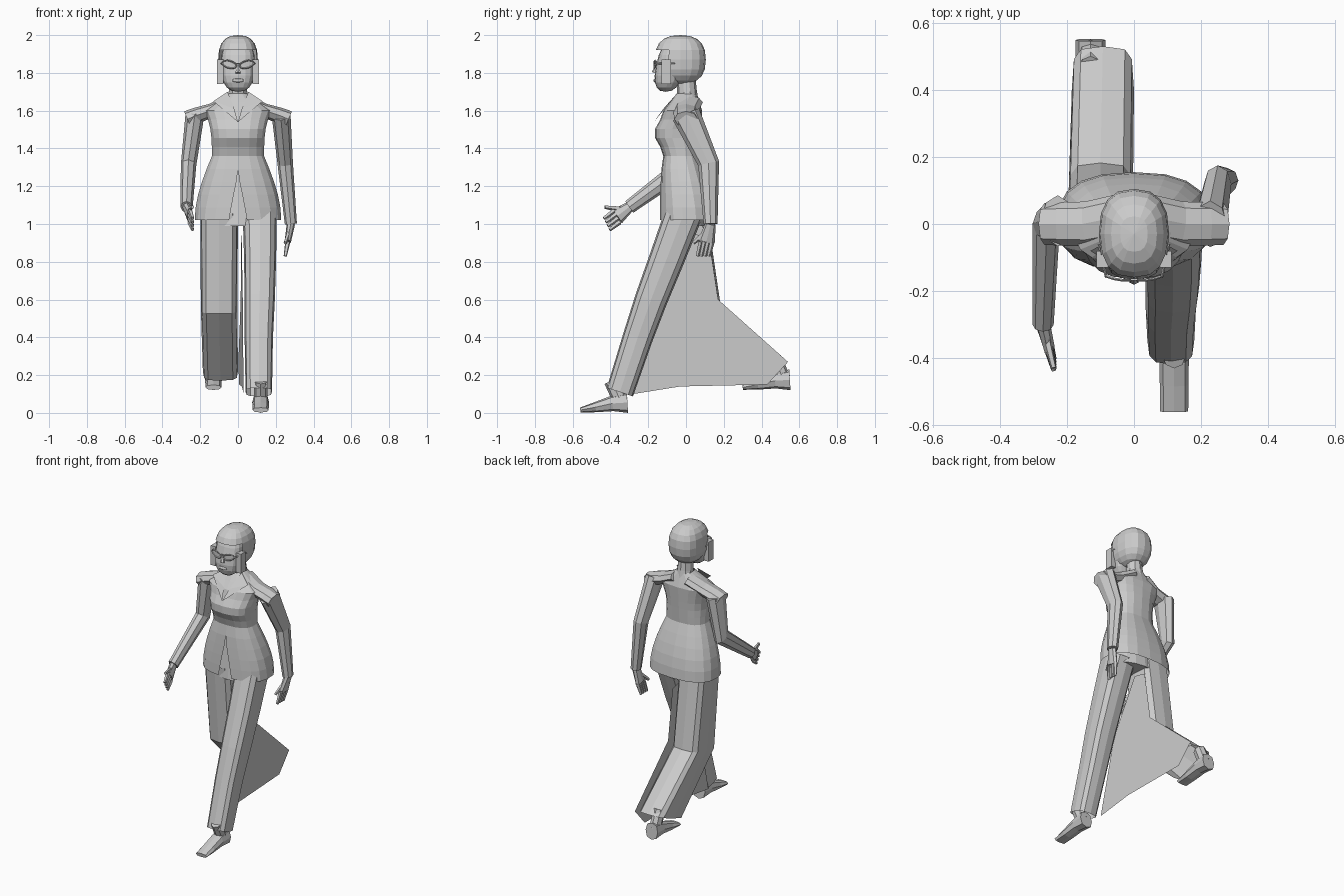
import bpy, bmesh, math
from mathutils import Matrix, Vector

cube = bpy.data.objects.get("Cube")
if cube:
    bpy.data.objects.remove(cube, do_unlink=True)

shade = .6
grey = bpy.data.materials.new("light_grey")
grey.use_nodes = True
grey.diffuse_color = (shade, shade, shade, 1)
grey.node_tree.nodes["Principled BSDF"].inputs["Base Color"].default_value = grey.diffuse_color

ACROSS, DEPTH, UP = Vector((1, 0, 0)), Vector((0, 1, 0)), Vector((0, 0, 1))


def finish(name, bm):
    """Turn a bmesh into a named grey object."""
    mesh = bpy.data.meshes.new(name)
    bm.to_mesh(mesh)
    bm.free()
    mesh.materials.append(grey)
    bpy.context.collection.objects.link(bpy.data.objects.new(name, mesh))


def power(value, exponent):
    return math.copysign(abs(value) ** exponent, value)


def ring(centre, u, v, sides, square=1, gap=0):
    """Rounded section that starts and ends at the front, with an optional gap there."""
    angles = [gap + (math.tau - 2 * gap) * i / sides for i in range(sides + 1)]
    return [centre + u * power(math.sin(a), square) - v * power(math.cos(a), square)
            for a in angles]


def skin(name, rings, capped):
    """Bridge neighbouring rings with quads."""
    bm = bmesh.new()
    rows = [[bm.verts.new(point) for point in points] for points in rings]
    for low, high in zip(rows, rows[1:]):
        for i in range(len(low) - 1):
            bm.faces.new((low[i], low[i + 1], high[i + 1], high[i]))
    bmesh.ops.remove_doubles(bm, verts=bm.verts, dist=.0001)
    if capped:
        bmesh.ops.holes_fill(bm, edges=bm.edges, sides=0)
    bmesh.ops.recalc_face_normals(bm, faces=bm.faces)
    finish(name, bm)


def tube(name, path, start, end, sides=8, ref=ACROSS, square=1, level=0, capped=True):
    """Sweep a tapering section along a path; level turns the sections horizontal."""
    path = [Vector(point) for point in path]
    last = len(path) - 1
    rings = []
    for k, centre in enumerate(path):
        along = (path[min(k + 1, last)] - path[max(k - 1, 0)]).normalized()
        along = along.lerp(-UP, level).normalized()
        u = (ref - along * ref.dot(along)).normalized()
        v = along.cross(u)
        wide, deep = Vector(start).lerp(Vector(end), k / last)
        rings.append(ring(centre, u * wide, v * deep, sides, square))
    skin(name, rings, capped)


def ball(name, centre, size, lean=0, opening=None):
    """Squarish ellipsoid, sheared by height, with an optional opening."""
    bm = bmesh.new()
    bmesh.ops.create_uvsphere(bm, u_segments=16, v_segments=10, radius=1)
    for vert in bm.verts:
        offset = Vector([power(c, .8) * s for c, s in zip(vert.co, size)])
        offset.y += lean * offset.z
        vert.co = Vector(centre) + offset
    if opening:
        faces = [f for f in bm.faces if opening(f.calc_center_median())]
        bmesh.ops.delete(bm, geom=faces, context="FACES")
    finish(name, bm)


def block(name, centre, size):
    bm = bmesh.new()
    bmesh.ops.create_cube(bm, size=1, matrix=Matrix.LocRotScale(Vector(centre), None, Vector(size)))
    finish(name, bm)


def sheet(name, points):
    bm = bmesh.new()
    bm.faces.new([bm.verts.new(point) for point in points])
    bm.normal_update()
    bmesh.ops.triangulate(bm, faces=bm.faces)
    finish(name, bm)


# Trousers: hips, forward left leg and trailing right leg
tube("trouser_hips", [(0, 0, 1.3), (0, 0, .99)], (.11, .07), (.18, .11), sides=16)
tube("left_trouser_leg", [(.115, -.01, 1.06), (.117, -.1, .82), (.115, -.185, .6),
                          (.11, -.255, .4), (.11, -.35, .11)],
     (.09, .1), (.07, .073), sides=12, square=.65, capped=False)
tube("right_trouser_leg", [(-.1, 0, 1.06), (-.1, .06, .55), (-.093, .4, .22)],
     (.1, .11), (.093, .14), sides=12, square=.5, level=.55, capped=False)

# Wide cloth panel stretched between the legs
panel = [(.03, .95), (.12, .93), (.14, .8), (.17, .6), (.54, .27), (.43, .15),
         (-.03, .14), (-.28, .1), (-.16, .6)]
sheet("cloth_panel", [(.02 - y / 30, y, z) for y, z in panel])

# Shoes and ankles
for side, x, heel, floor in (("left", .12, -.31, 0), ("right", -.13, .55, .12)):
    sole = Vector((x, heel, floor))
    tube(side + "_shoe", [sole + UP * .055, sole - DEPTH * .08 + UP * .05,
                          sole - DEPTH * .17 + UP * .03, sole - DEPTH * .25 + UP * .015],
         (.045, .055), (.042, .013), square=.8)
    ankle = sole - DEPTH * .035 + UP * .06
    tube(side + "_ankle", [ankle, ankle + UP * .11 - DEPTH * .05], (.037, .04), (.035, .04))


def jacket_ring(z, half, front, back, gap=0):
    centre = Vector((0, (back - front) / 2, z))
    return ring(centre, ACROSS * half, DEPTH * (back + front) / 2, 18, .8, gap)


# Jacket: flared skirt parted in front, bodice with bust, yoke up to the neck
waist, chest = 1.36, 1.6
jacket = []
for k in range(5, 0, -1):
    t = k / 5
    flare = math.sin(t * math.pi / 2)
    jacket.append(jacket_ring(waist - .34 * t, .14 + .09 * flare, .125 + .015 * flare,
                              .07 + .085 * flare, max(0, .2 * (t - .3))))
for k in range(6):
    t = k / 5
    bust = math.sin(t * math.pi) ** 2
    jacket.append(jacket_ring(waist + (chest - waist) * t, .14 + .04 * t ** 3,
                              .12 + .048 * bust, .07 + .015 * t))
for t in (.5, 1):
    jacket.append(jacket_ring(chest + .09 * t, .18 - .13 * t, .12 - .07 * t, .085 - .03 * t))
skin("jacket", jacket, capped=False)

# Shoulder caps and lapels
for side, s in (("left", 1), ("right", -1)):
    tube(side + "_shoulder_cap", [(s * .04, .02, 1.65), (s * .14, 0, 1.6),
                                  (s * .22, 0, 1.575), (s * .268, 0, 1.555)],
         (.07, .035), (.062, .045), ref=DEPTH)
    sheet(side + "_lapel", [(s * .055, -.04, 1.7), (s * .13, -.08, 1.65),
                            (0, -.17, 1.54), (s * .02, -.12, 1.61)])


def arm(side, shoulder, elbow, wrist, tips, thumb, fan):
    """Sleeve, palm, four fanned fingers and a thumb."""
    tube(side + "_sleeve", [shoulder, elbow, wrist], (.05, .076), (.032, .037))
    wrist, tips, fan = Vector(wrist), Vector(tips), Vector(fan)
    palm = wrist.lerp(tips, .55)
    tube(side + "_palm", [wrist, palm], (.022, .028), (.017, .045))
    for i, finger in enumerate(("index", "middle", "ring", "little")):
        shift = fan * (i - 1.5)
        tube(f"{side}_{finger}_finger", [palm + shift, tips + shift],
             (.014, .014), (.009, .01), sides=5)
    tube(side + "_thumb", [wrist.lerp(palm, .3), thumb], (.014, .018), (.009, .01), sides=5)


# Arms: left swings back, right swings forward
arm("left", (.228, 0, 1.58), (.25, .12, 1.32), (.28, .13, 1),
    (.25, .09, .83), (.25, .04, .9), (0, .02, 0))
arm("right", (-.228, .01, 1.58), (-.262, 0, 1.31), (-.272, -.3, 1.09),
    (-.24, -.42, 1), (-.24, -.43, 1.09), (0, -.01, .02))

# Neck, face and close-fitting hair
tube("neck", [(0, .015, 1.63), (0, .005, 1.7), (0, 0, 1.78)], (.06, .055), (.043, .05), sides=10)
ball("face", (0, -.08, 1.84), (.09, .078, .14), lean=.2)
ball("hair", (0, -.03, 1.87), (.105, .135, .13),
     opening=lambda p: p.y < -.08 and p.z < 1.92)

# Nose and lips
tube("nose", [(0, -.15, 1.85), (0, -.17, 1.8)], (.007, .006), (.015, .012), sides=6)
ball("lips", (0, -.162, 1.76), (.03, .01, .01))

# Spectacles and rectangular ear pendants
for side, s in (("left", 1), ("right", -1)):
    rim = []
    for k in range(11):
        a = math.tau * k / 10
        out = math.cos(a)
        rim.append((s * (.046 + .038 * out), -.168 + .012 * max(0, out),
                    1.845 + .02 * math.sin(a) + .008 * out))
    sheet(side + "_lens", rim[:-1])
    tube(side + "_spectacle_rim", rim, (.004, .004), (.004, .004), sides=4, ref=DEPTH)
    tube(side + "_spectacle_arm", [(s * .083, -.16, 1.85), (s * .105, -.06, 1.85)],
         (.004, .005), (.004, .005), sides=4)
    block(side + "_ear_pendant", (s * .095, -.105, 1.805), (.034, .05, .13))
block("spectacle_bridge", (0, -.166, 1.85), (.02, .006, .006))
